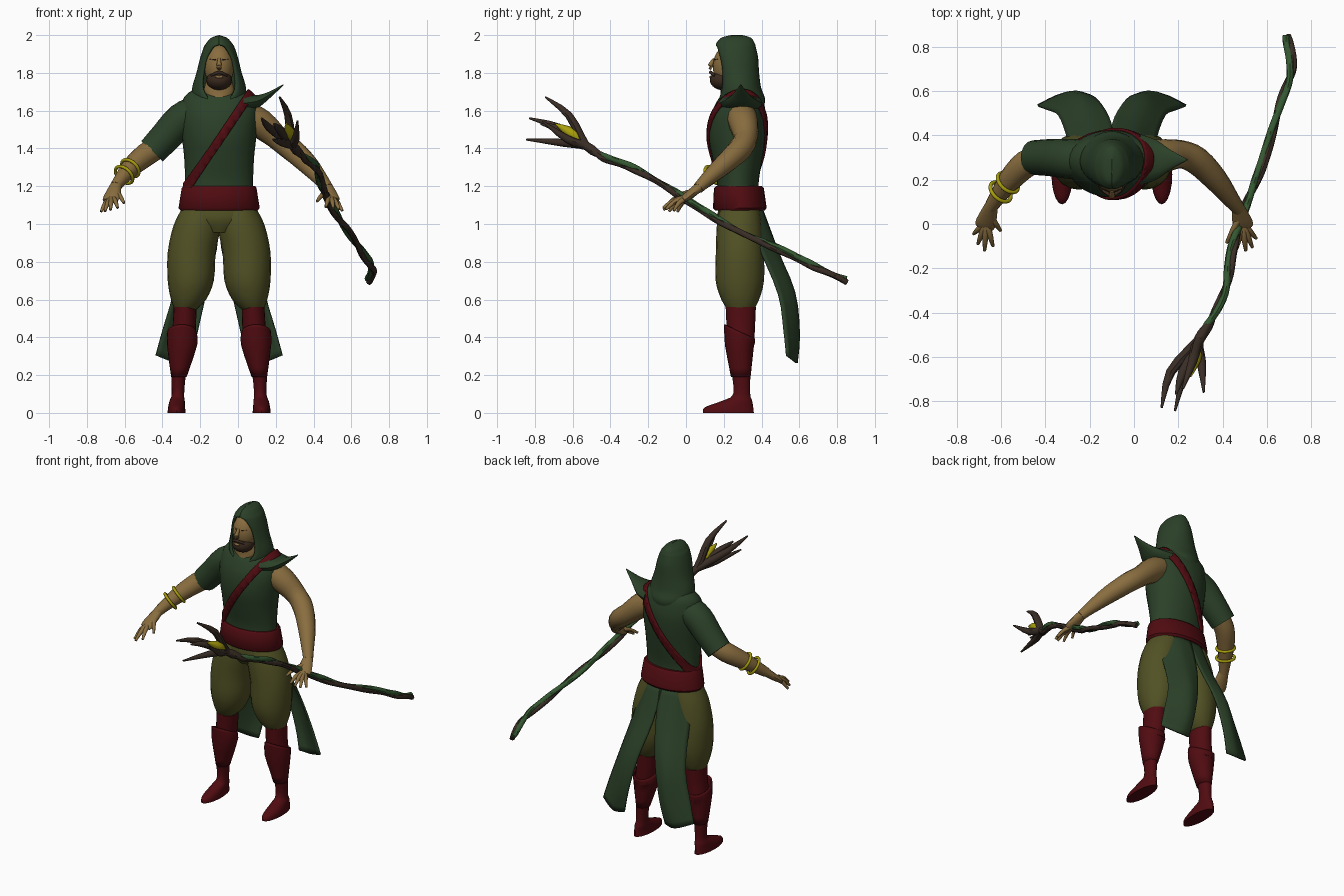
import bpy, bmesh, math
from mathutils import Vector

if "Cube" in bpy.data.objects:
    bpy.data.objects.remove(bpy.data.objects["Cube"])

MID = -0.1  # x of the body's mirror plane


def material(name, rgb):
    m = bpy.data.materials.new(name)
    m.diffuse_color = (*rgb, 1)
    m.use_nodes = True
    m.node_tree.nodes["Principled BSDF"].inputs["Base Color"].default_value = m.diffuse_color
    return m


GREEN = material("cloth green", (0.024, 0.052, 0.021))
OLIVE = material("trouser olive", (0.082, 0.082, 0.018))
RED = material("leather red", (0.08, 0.0035, 0.0055))
SKIN = material("skin", (0.25, 0.153, 0.05))
HAIR = material("beard brown", (0.042, 0.023, 0.013))
WOOD = material("dark wood", (0.042, 0.027, 0.019))
MOSS = material("vine green", (0.034, 0.095, 0.03))
GOLD = material("gold", (0.39, 0.34, 0.004))


def spline(pts, n):
    """Catmull-Rom through tuples of any length."""
    out = []
    for i in range(len(pts) - 1):
        p0, p1, p2 = pts[max(i - 1, 0)], pts[i], pts[i + 1]
        p3 = pts[min(i + 2, len(pts) - 1)]
        for k in range(n):
            t = k / n
            out.append(tuple(0.5 * (2 * b + (c - a) * t + (2 * a - 5 * b + 4 * c - d) * t * t
                                    + (3 * b - a - 3 * c + d) * t ** 3)
                             for a, b, c, d in zip(p0, p1, p2, p3)))
    return out + [tuple(pts[-1])]


def skin_rings(rings, closed=True, caps=True):
    bm = bmesh.new()
    vs = [[bm.verts.new(p) for p in r] for r in rings]
    n = len(vs[0])
    for a, b in zip(vs, vs[1:]):
        for i in range(n if closed else n - 1):
            j = (i + 1) % n
            bm.faces.new((a[i], a[j], b[j], b[i]))
    if closed and caps:
        bm.faces.new(vs[0])
        bm.faces.new(vs[-1])
    bmesh.ops.recalc_face_normals(bm, faces=bm.faces)
    return bm


def finish(name, bm, mat, thick=0, angle=45):
    me = bpy.data.meshes.new(name)
    bm.to_mesh(me)
    bm.free()
    ob = bpy.data.objects.new(name, me)
    bpy.context.collection.objects.link(ob)
    me.materials.append(mat)
    bpy.ops.object.select_all(action='DESELECT')
    ob.select_set(True)
    bpy.context.view_layer.objects.active = ob
    bpy.ops.object.shade_smooth_by_angle(angle=math.radians(angle))
    if thick:
        s = ob.modifiers.new("thickness", 'SOLIDIFY')
        s.thickness, s.offset = thick, -1
    return ob


def flip(pts, side):
    return [(2 * MID - p[0], *p[1:]) for p in pts] if side else pts


def loft_bm(rows, n=3, sides=20, caps=True):
    """Stack of level ellipses: rows of (x, y, z, rx, ry)."""
    ang = [2 * math.pi * i / sides for i in range(sides)]
    return skin_rings([[(x + rx * math.cos(a), y + ry * math.sin(a), z) for a in ang]
                       for x, y, z, rx, ry in spline(rows, n)], caps=caps)


def loft(name, rows, mat, **kw):
    return finish(name, loft_bm(rows, **kw), mat)


def tube(name, pts, mat, n=3, sides=10):
    """Tube along (x, y, z, r) or (x, y, z, r_level, r_other)."""
    pts = spline(pts, n)
    P = [Vector(p[:3]) for p in pts]
    rings = []
    for i, p in enumerate(pts):
        t = (P[min(i + 1, len(P) - 1)] - P[max(i - 1, 0)]).normalized()
        u = t.cross(Vector((0, 0, 1))).normalized()
        v = t.cross(u)
        rings.append([P[i] + u * p[3] * math.cos(a) + v * p[-1] * math.sin(a)
                      for a in (2 * math.pi * k / sides for k in range(sides))])
    return finish(name, skin_rings(rings), mat)


def ball(name, c, r, mat):
    bm = bmesh.new()
    bmesh.ops.create_uvsphere(bm, u_segments=20, v_segments=14, radius=1)
    for v in bm.verts:
        v.co = Vector([c[i] + v.co[i] * r[i] for i in range(3)])
    return finish(name, bm, mat)


# Tunic, and a strap cut from the same shape by two slanted planes
TORSO = [(MID, .275, 1.12, .185, .115), (MID, .275, 1.22, .18, .11), (MID, .272, 1.35, .185, .133),
         (MID, .27, 1.46, .197, .15), (MID, .277, 1.57, .207, .147), (MID, .287, 1.65, .195, .123),
         (MID, .295, 1.69, .168, .098), (MID, .30, 1.72, .12, .07)]
loft("tunic", TORSO, GREEN, n=4, sides=28)
bm = loft_bm(TORSO, n=6, sides=40)
nrm, mid = Vector((.83, 0, -.555)).normalized(), Vector((-.09, .28, 1.46))
for s in (1, -1):
    bmesh.ops.bisect_plane(bm, geom=bm.verts[:] + bm.edges[:] + bm.faces[:],
                           plane_co=mid + nrm * .022 * s, plane_no=nrm * s, clear_outer=True)
bm.normal_update()
for v in bm.verts:
    v.co += v.normal * .012
finish("shoulder_strap", bm, RED, thick=.016)
loft("belt", [(MID, .285, 1.072, .205, .132), (MID, .285, 1.085, .215, .142),
              (MID, .28, 1.19, .198, .132), (MID, .28, 1.202, .19, .12)], RED, n=1, sides=24)

# Hood: arcs left open at the face; rows of z, rx, centre y, ry, half opening
hood = []
for z, rx, yc, ry, w in spline([(1.6, .1, .30, .105, .03), (1.66, .138, .292, .127, .06),
                                (1.72, .143, .282, .116, .088), (1.80, .12, .272, .115, .087),
                                (1.88, .1, .265, .117, .07), (1.935, .082, .262, .108, .036),
                                (1.955, .07, .262, .102, 0), (1.985, .043, .265, .08, 0),
                                (2.0, .001, .268, .03, 0)], 4):
    a = math.asin(min(.98, max(0, w / rx)))
    hood.append([(MID + rx * math.sin(q), yc - ry * math.cos(q), z)
                 for q in (a + (2 * math.pi - 2 * a) * i / 24 for i in range(25))])
finish("hood", skin_rings(hood, closed=False), GREEN, thick=.012)

# Head, beard and neck
ball("head", (MID, .235, 1.835), (.08, .093, .115), SKIN)
ball("beard", (MID, .2, 1.762), (.068, .074, .054), HAIR)
tube("nose", [(MID, .15, 1.875, .008), (MID, .128, 1.838, .014), (MID, .138, 1.825, .012)], SKIN)
ball("lips", (MID, .131, 1.778), (.022, .008, .007), SKIN)
tube("moustache", [(-.142, .152, 1.785, .006), (MID, .13, 1.803, .009), (-.058, .152, 1.785, .006)], HAIR)
for side in (0, 1):
    tube("eyebrow", flip([(-.148, .171, 1.873, .003), (-.118, .149, 1.869, .004)], side), HAIR, n=1, sides=6)
loft("neck", [(MID, .2, 1.64, .012, .03), (MID, .225, 1.69, .078, .042), (MID, .24, 1.76, .068, .06)], SKIN)

# Hips, legs, boots and coat tails, mirrored
loft("trouser_hips", [(MID, .28, 1.08, .19, .11), (MID, .28, 1.02, .19, .112), (MID, .28, .955, .08, .085)], OLIVE)
for side in (0, 1):
    loft("trouser_leg", flip([(-.195, .285, 1.073, .107, .108), (-.216, .283, .99, .126, .12),
                              (-.245, .285, .85, .127, .127), (-.25, .285, .7, .122, .128),
                              (-.262, .287, .6, .093, .1), (-.28, .29, .54, .052, .065)], side), OLIVE)
    loft("boot", flip([(-.28, .29, .56, .06, .08), (-.285, .29, .45, .062, .075), (-.297, .29, .36, .062, .07),
                       (-.314, .292, .21, .04, .05), (-.318, .295, .1, .033, .045), (-.322, .272, .065, .04, .078),
                       (-.325, .228, .03, .045, .128), (-.325, .224, 0, .048, .135)], side), RED)
    bm = loft_bm(flip([(-.313, .29, .19, .041, .052), (-.296, .283, .36, .08, .077),
                       (-.297, .283, .43, .077, .083)], side), n=3, caps=False)
    for v in bm.verts:  # cuff top rises towards the shin
        if v.co.z > .37:
            v.co.z += (.285 - v.co.y) * .45
    finish("boot_guard", bm, RED, thick=.008)
    tail = [spline(flip(r, side), 4) for r in (
        [(-.09, .40, 1.1), (-.2, .385, 1.1), (-.285, .29, 1.1)],
        [(-.112, .485, .87), (-.215, .475, .87), (-.305, .395, .87)],
        [(-.165, .565, .64), (-.25, .575, .64), (-.345, .495, .63)],
        [(-.215, .59, .42), (-.285, .6, .42), (-.40, .525, .44)],
        [(-.25, .58, .27), (-.33, .59, .265), (-.437, .54, .305)])]
    rows = list(zip(*[spline(c, 3) for c in zip(*tail)]))
    finish("coat_tail", skin_rings(rows, closed=False), GREEN, thick=.012)

# Left arm with sleeve and bracelets
tube("sleeve", [(-.22, .29, 1.59, .09), (-.3, .295, 1.55, .09), (-.38, .3, 1.465, .084),
                (-.455, .3, 1.385, .078)], GREEN, sides=16)
tube("left_forearm", [(-.42, .3, 1.41, .06), (-.49, .27, 1.365, .062), (-.56, .2, 1.305, .053),
                      (-.615, .125, 1.243, .038), (-.648, .075, 1.2, .03)], SKIN, sides=14)
for c in ((-.57, .187, 1.296), (-.603, .145, 1.26)):
    bpy.ops.mesh.primitive_torus_add(major_radius=.055, minor_radius=.009, major_segments=24, minor_segments=8,
                                     location=c)
    ring = bpy.context.object
    ring.name = "bracelet"
    ring.rotation_euler = Vector((-.55, -.6, -.58)).to_track_quat('Z', 'Y').to_euler()
    ring.data.materials.append(GOLD)
    bpy.ops.object.shade_smooth_by_angle(angle=math.radians(60))

# Bare right arm and the pointed shoulder
tube("right_arm", [(.03, .29, 1.58, .08), (.12, .305, 1.53, .078), (.21, .315, 1.455, .064),
                   (.285, .285, 1.395, .063), (.37, .2, 1.315, .054), (.44, .11, 1.235, .038),
                   (.475, .065, 1.19, .03)], SKIN, sides=14)
tube("shoulder_point", [(.03, .29, 1.64, .115, .055), (.1, .29, 1.65, .09, .034), (.165, .29, 1.684, .045, .016),
                        (.24, .29, 1.737, .003, .003)], GREEN, sides=14)


# Hands: flattened palm and five fingers
def hand(name, wrist, palm, tips):
    w, p = Vector(wrist), Vector(palm)
    end = p + (p - w) * .35
    tube(name + "_palm", [(*w, .031, .027), (*p, .046, .021), (*end, .042, .015)], SKIN, sides=12)
    for i, t in enumerate(tips):
        t = Vector(t)
        root = (w + (p - w) * .5) if i == 4 else p.lerp(t, .15)
        bend = root.lerp(t, .55) + Vector((0, 0, .012))
        tube(name + "_finger", [(*root, .016), (*bend, .013), (*t, .007)], SKIN, n=2, sides=8)


hand("left_hand", (-.645, .08, 1.205), (-.668, .01, 1.145),
     [(-.725, -.045, 1.065), (-.705, -.09, 1.067), (-.675, -.12, 1.075), (-.637, -.1, 1.085), (-.603, -.03, 1.11)])
hand("right_hand", (.472, .07, 1.195), (.49, .005, 1.145),
     [(.552, -.065, 1.07), (.535, -.105, 1.078), (.505, -.12, 1.085), (.465, -.11, 1.09), (.418, -.085, 1.12)])

# Staff: two strands slowly twisted round one bent path
path = spline([(.69, .85, .70), (.712, .7, .765), (.66, .54, .845), (.58, .27, .965), (.5, .07, 1.085),
               (.445, -.11, 1.2), (.415, -.29, 1.3), (.345, -.44, 1.355), (.295, -.52, 1.41)], 6)
for k, (name, mat) in enumerate((("staff_wood", WOOD), ("staff_vine", MOSS))):
    pts = []
    for i, p in enumerate(path):
        a = 1.2 * math.sin(i * .45) - 1.2 + k * math.pi
        pts.append((p[0] + .009 * math.cos(a), p[1], p[2] + .009 * math.sin(a), .016 if i < 44 or k == 0 else .009))
    tube(name, pts, mat, n=2, sides=8)

# Staff head: claws round a small golden core
for bend, tip in (((.265, -.62, 1.575), (.22, -.745, 1.672)), ((.165, -.67, 1.51), (.125, -.83, 1.56)),
                  ((.235, -.65, 1.43), (.185, -.845, 1.447)), ((.305, -.63, 1.45), (.315, -.76, 1.545)),
                  ((.22, -.67, 1.5), (.19, -.77, 1.53))):
    tube("staff_claw", [(.345, -.44, 1.355, .014), (.29, -.53, 1.415, .024), (*bend, .021), (*tip, .005)], WOOD, sides=8)
tube("staff_core", [(.285, -.55, 1.44, .014), (.278, -.59, 1.468, .03), (.268, -.63, 1.495, .026),
                    (.255, -.69, 1.53, .004)], GOLD, n=2, sides=8)
